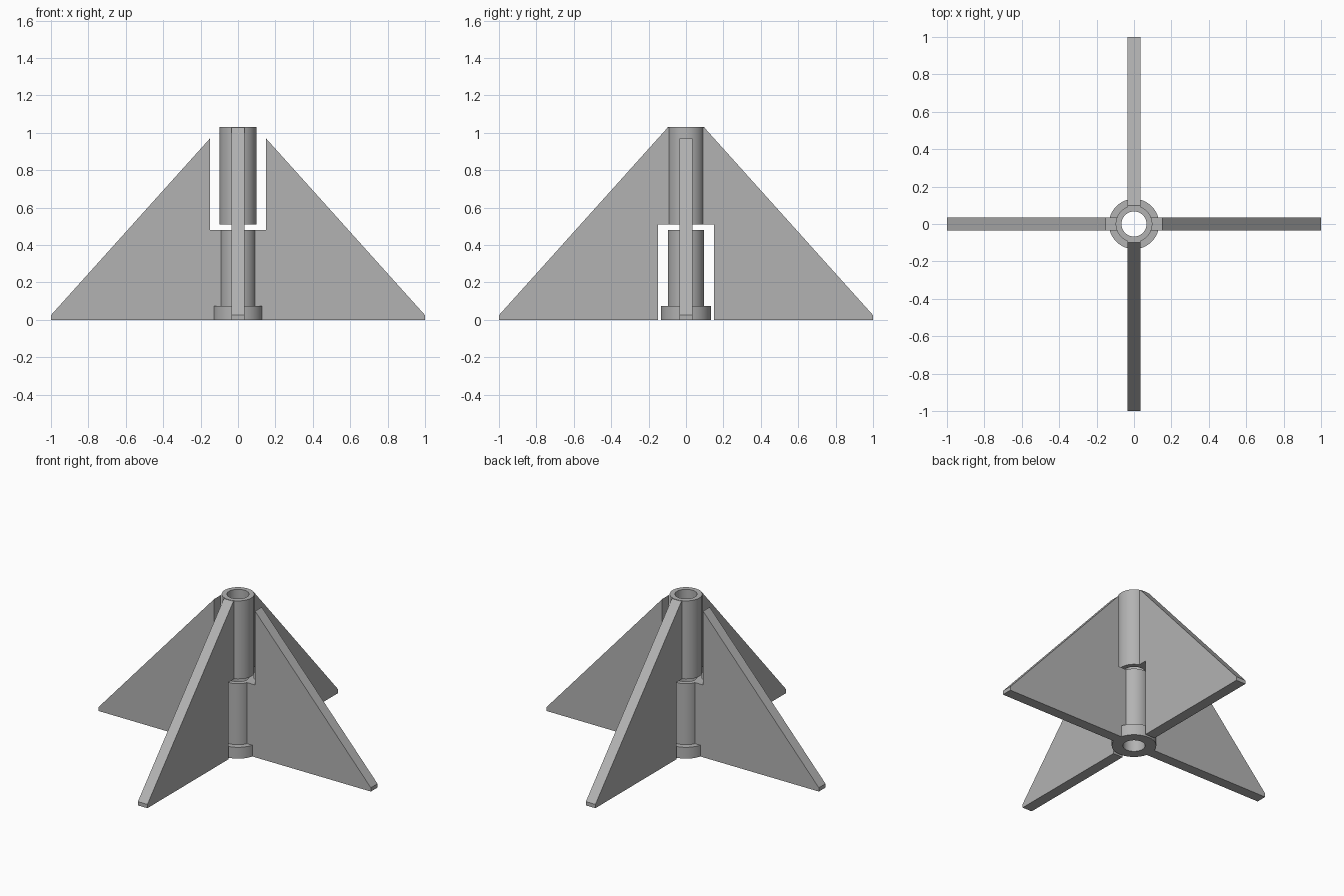
import bpy
import bmesh
from math import cos, sin, pi, radians

SEGMENTS = 64
HALF_THICK = 0.035
BORE = 0.067

if "Cube" in bpy.data.objects:
    bpy.data.objects.remove(bpy.data.objects["Cube"])

grey = bpy.data.materials.new("plain grey")
grey.use_nodes = True
COLOUR = (0.45, 0.45, 0.45, 1)
grey.diffuse_color = COLOUR
grey.node_tree.nodes["Principled BSDF"].inputs["Base Color"].default_value = COLOUR


def make_object(name, bm):
    bmesh.ops.recalc_face_normals(bm, faces=bm.faces)
    mesh = bpy.data.meshes.new(name)
    bm.to_mesh(mesh)
    bm.free()
    mesh.materials.append(grey)
    obj = bpy.data.objects.new(name, mesh)
    bpy.context.collection.objects.link(obj)
    return obj


def lathe(name, profile):
    """Turn a closed (radius, z) outline about the z axis."""
    bm = bmesh.new()
    rings = []
    for i in range(SEGMENTS):
        a = 2 * pi * i / SEGMENTS
        rings.append([bm.verts.new((r * cos(a), r * sin(a), z)) for r, z in profile])
    n = len(profile)
    for i in range(SEGMENTS):
        here, there = rings[i], rings[(i + 1) % SEGMENTS]
        for j in range(n):
            k = (j + 1) % n
            bm.faces.new((here[j], there[j], there[k], here[k]))
    obj = make_object(name, bm)
    bpy.ops.object.select_all(action="DESELECT")
    obj.select_set(True)
    bpy.context.view_layer.objects.active = obj
    bpy.ops.object.shade_smooth_by_angle(angle=radians(35))


def fin(name, outline, angle):
    """Extrude a (distance, z) outline to a flat plate, turned about z."""
    bm = bmesh.new()
    face = bm.faces.new([bm.verts.new((d, -HALF_THICK, z)) for d, z in outline])
    moved = bmesh.ops.extrude_face_region(bm, geom=[face])["geom"]
    new_verts = [g for g in moved if isinstance(g, bmesh.types.BMVert)]
    bmesh.ops.translate(bm, verts=new_verts, vec=(0, 2 * HALF_THICK, 0))
    obj = make_object(name, bm)
    obj.rotation_euler.z = angle


# Lower tube with its foot collar
lathe("lower_tube", [(BORE, 0), (0.134, 0), (0.134, 0.075),
                     (0.097, 0.075), (0.097, 0.48), (BORE, 0.48)])

# Upper tube
lathe("upper_tube", [(BORE, 0.51), (0.098, 0.51), (0.098, 1.03), (BORE, 1.03)])

# Side fins on the lower tube, cut away around the upper tube
lower_outline = [(0.125, 0), (1, 0), (1, 0.025), (0.15, 0.97), (0.15, 0.48),
                 (0.09, 0.48), (0.09, 0.04), (0.125, 0.04)]
fin("left_fin", lower_outline, 0)
fin("right_fin", lower_outline, pi)

# Front and back fins on the upper tube, cut away around the lower tube
upper_outline = [(0.15, 0), (1, 0), (1, 0.025), (0.098, 1.028),
                 (0.085, 1.028), (0.085, 0.51), (0.15, 0.51)]
fin("back_fin", upper_outline, pi / 2)
fin("front_fin", upper_outline, -pi / 2)
